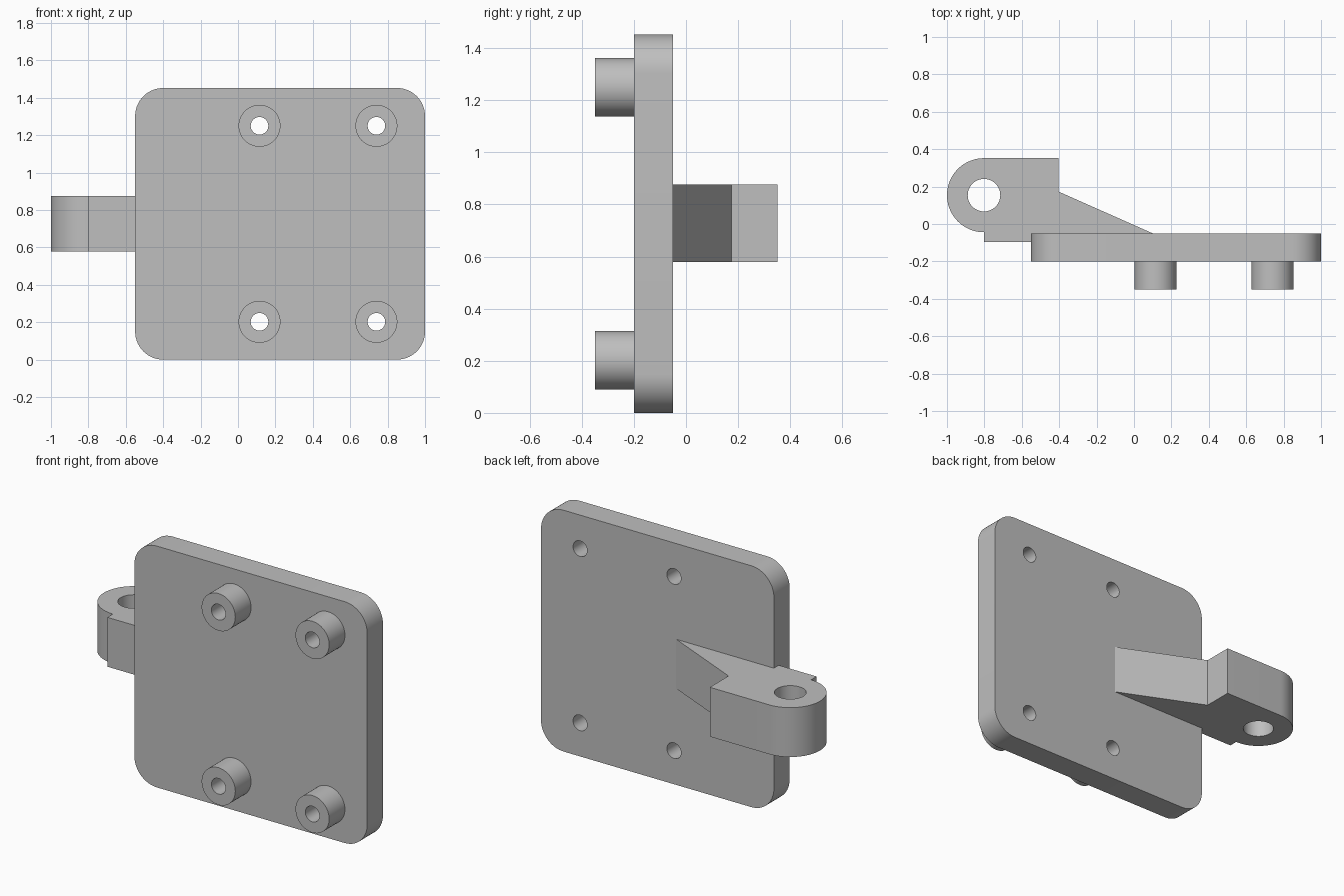
import bpy
import bmesh
from math import cos, sin, pi, radians
from mathutils import Vector

cube = bpy.data.objects.get("Cube")
if cube:
    bpy.data.objects.remove(cube, do_unlink=True)

# Single plain grey
grey = bpy.data.materials.new("plain_grey")
grey.use_nodes = True
COLOR = (0.52, 0.52, 0.52, 1)
grey.diffuse_color = COLOR
grey.node_tree.nodes["Principled BSDF"].inputs["Base Color"].default_value = COLOR


def arc(cx, cy, r, start, end, steps):
    """Points along an arc, angles in degrees."""
    angles = [radians(start + (end - start) * i / steps) for i in range(steps + 1)]
    return [(cx + r * cos(a), cy + r * sin(a)) for a in angles]


def circle(cx, cy, r, steps=48):
    return arc(cx, cy, r, 0, 360, steps)[:-1]


def rounded_rect(x0, y0, x1, y1, r):
    corners = [(x1 - r, y1 - r), (x0 + r, y1 - r), (x0 + r, y0 + r), (x1 - r, y0 + r)]
    return [p for i, (cx, cy) in enumerate(corners)
            for p in arc(cx, cy, r, i * 90, i * 90 + 90, 14)]


def prism(name, loops, axis, low, high):
    """Fill an outline with optional holes and extrude it along y or z."""
    bm = bmesh.new()
    for loop in loops:
        verts = [bm.verts.new((a, low, b) if axis == "y" else (a, b, low))
                 for a, b in loop]
        for i, v in enumerate(verts):
            bm.edges.new((verts[i - 1], v))
    bmesh.ops.triangle_fill(bm, use_beauty=True, use_dissolve=False, edges=bm.edges[:])
    ext = bmesh.ops.extrude_face_region(bm, geom=bm.faces[:], use_keep_orig=True)
    depth = high - low
    bmesh.ops.translate(
        bm, vec=Vector((0, depth, 0) if axis == "y" else (0, 0, depth)),
        verts=[g for g in ext["geom"] if isinstance(g, bmesh.types.BMVert)])
    bmesh.ops.recalc_face_normals(bm, faces=bm.faces[:])
    mesh = bpy.data.meshes.new(name)
    bm.to_mesh(mesh)
    bm.free()
    mesh.materials.append(grey)
    obj = bpy.data.objects.new(name, mesh)
    bpy.context.collection.objects.link(obj)
    bpy.ops.object.select_all(action="DESELECT")
    obj.select_set(True)
    bpy.context.view_layer.objects.active = obj
    bpy.ops.object.shade_smooth_by_angle(angle=radians(30))
    return obj


BACK, FRONT, BOSS_FRONT = -0.05, -0.2, -0.35
EDGE = -0.55
HOLE_R, BOSS_R = 0.047, 0.112
centres = [(x, z) for x in (0.115, 0.74) for z in (0.202, 1.25)]

# Mounting plate with four through holes
plate_loops = [rounded_rect(EDGE, 0, 1, 1.452, 0.15)]
plate_loops += [circle(x, z, HOLE_R) for x, z in centres]
prism("mounting_plate", plate_loops, "y", FRONT, BACK)

# Hollow standoffs on the front
for x, z in centres:
    name = ("upper" if z > 0.7 else "lower") + ("_left" if x > 0.5 else "_right") + "_standoff"
    prism(name, [circle(x, z, BOSS_R), circle(x, z, HOLE_R)], "y", BOSS_FRONT, FRONT)

# Hinge arm: rounded eye, block and sloping brace wrapping the plate edge
arm = arc(-0.802, 0.154, 0.198, 90, 270, 36)
arm += [(-0.802, -0.096), (EDGE, -0.096), (EDGE, BACK), (0.1, BACK),
        (-0.405, 0.174), (-0.405, 0.352)]
prism("hinge_arm", [arm, circle(-0.802, 0.154, 0.087)], "z", 0.579, 0.876)
